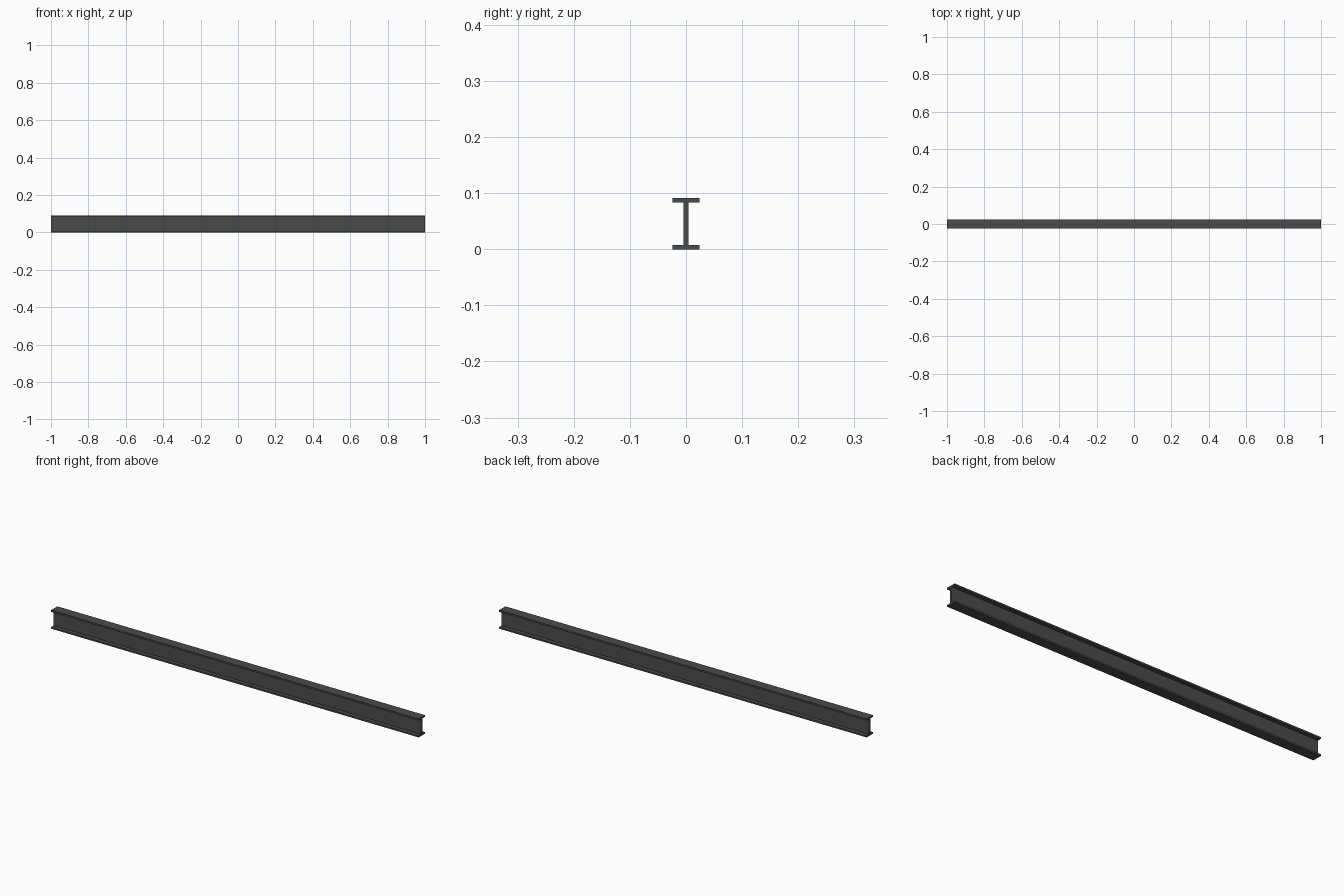
import bpy, bmesh

if "Cube" in bpy.data.objects:
    bpy.data.objects.remove(bpy.data.objects["Cube"])

LENGTH, HEIGHT, HALF_W = 2.0, 0.091, 0.0245
FLANGE, HALF_WEB = 0.008, 0.0045

# Right half of the I profile (y, z), mirrored to close the section
half = [(HALF_W, 0), (HALF_W, FLANGE), (HALF_WEB, FLANGE),
        (HALF_WEB, HEIGHT - FLANGE), (HALF_W, HEIGHT - FLANGE), (HALF_W, HEIGHT)]
profile = half + [(-y, z) for y, z in reversed(half)]

# Extrude the section along x
bm = bmesh.new()
face = bm.faces.new([bm.verts.new((-LENGTH / 2, y, z)) for y, z in profile])
ext = bmesh.ops.extrude_face_region(bm, geom=[face], use_keep_orig=True)
moved = [g for g in ext["geom"] if isinstance(g, bmesh.types.BMVert)]
bmesh.ops.translate(bm, vec=(LENGTH, 0, 0), verts=moved)
bmesh.ops.recalc_face_normals(bm, faces=bm.faces[:])

mesh = bpy.data.meshes.new("steel_i_beam")
bm.to_mesh(mesh)
bm.free()
beam = bpy.data.objects.new("steel_i_beam", mesh)
bpy.context.collection.objects.link(beam)

# Dark steel
steel = bpy.data.materials.new("dark_steel")
steel.diffuse_color = (0.07, 0.07, 0.07, 1)
steel.use_nodes = True
steel.node_tree.nodes["Principled BSDF"].inputs["Base Color"].default_value = steel.diffuse_color
mesh.materials.append(steel)
